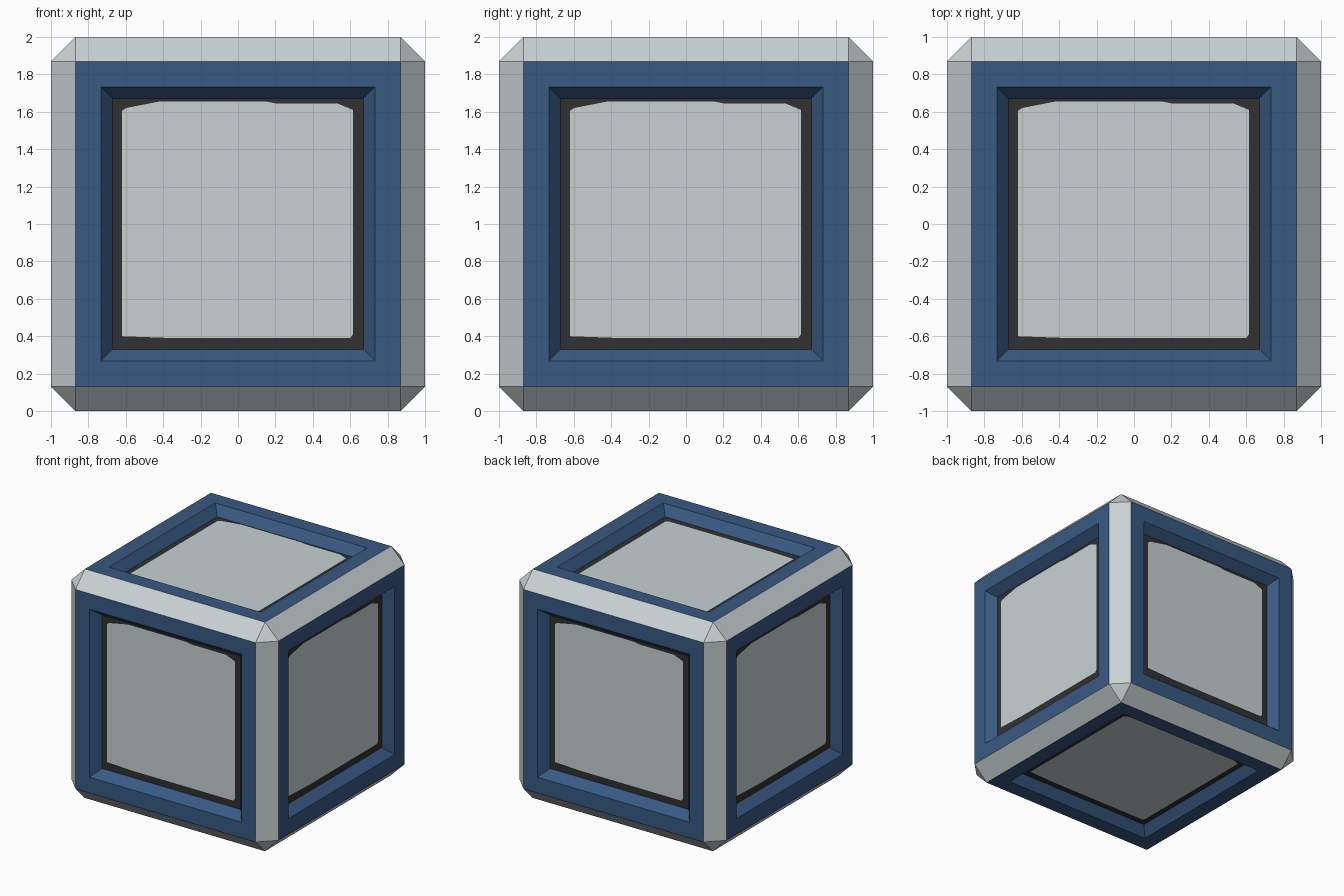
import bpy, bmesh, math
from mathutils import Matrix, Vector

if "Cube" in bpy.data.objects:
    bpy.data.objects.remove(bpy.data.objects["Cube"])

F, IN, FLOOR, DEPTH = 0.87, 0.733, 0.67, 0.08   # face, recess rim, recess floor, depth


def material(name, rgb):
    m = bpy.data.materials.new(name)
    m.diffuse_color = (*rgb, 1)
    m.use_nodes = True
    m.node_tree.nodes["Principled BSDF"].inputs["Base Color"].default_value = m.diffuse_color
    return m


grey = material("pale grey", (0.58, 0.64, 0.65))
blue = material("steel blue", (0.040, 0.100, 0.225))
dark = material("charcoal", (0.031, 0.031, 0.031))


def add_object(name, bm, mats, matrix=Matrix()):
    me = bpy.data.meshes.new(name)
    bm.transform(Matrix.Translation((0, 0, 1)) @ matrix)
    bm.to_mesh(me)
    bm.free()
    for m in mats:
        me.materials.append(m)
    bpy.context.collection.objects.link(bpy.data.objects.new(name, me))


# Chamfered edge trim: hull of the three rectangles at each corner, minus the six square sides
bm = bmesh.new()
for sx in (-1, 1):
    for sy in (-1, 1):
        for sz in (-1, 1):
            for p in ((1, F, F), (F, 1, F), (F, F, 1)):
                bm.verts.new((p[0] * sx, p[1] * sy, p[2] * sz))
bmesh.ops.convex_hull(bm, input=bm.verts)
bm.normal_update()
sides = [f for f in bm.faces if max(abs(c) for c in f.normal) > 0.99]
bmesh.ops.delete(bm, geom=sides, context='FACES')
bmesh.ops.dissolve_limit(bm, angle_limit=0.01, verts=bm.verts, edges=bm.edges)
bmesh.ops.recalc_face_normals(bm, faces=bm.faces)
for f in bm.faces:
    if f.normal.dot(f.calc_center_median()) < 0:
        f.normal_flip()
add_object("edge_trim", bm, [grey])

# Slightly uneven outline of the pale panel, in face coordinates
OUTLINE = [(-.62, -.60), (-.35, -.61), (.60, -.61), (.615, -.59), (.615, .61),
           (.53, .645), (.20, .645), (.15, .655), (-.42, .655), (-.60, .62), (-.62, .605)]


def side(name, matrix):
    # Blue frame with sloped recess and dark floor (built facing +z, up = +y)
    bm = bmesh.new()
    rings = []
    for r, z in ((F, 1), (IN, 1), (FLOOR, 1 - DEPTH)):
        rings.append([bm.verts.new((x * r, y * r, z))
                      for x, y in ((-1, -1), (1, -1), (1, 1), (-1, 1))])
    for a, b in zip(rings, rings[1:]):
        for i in range(4):
            j = (i + 1) % 4
            bm.faces.new((a[i], a[j], b[j], b[i]))
    bm.faces.new(rings[-1]).material_index = 1
    add_object(name + "_frame", bm, [blue, dark], matrix)
    # Pale panel plate
    bm = bmesh.new()
    bm.faces.new([bm.verts.new((x, y, 1 - DEPTH + 0.003)) for x, y in OUTLINE])
    add_object(name + "_panel", bm, [grey], matrix)


# Six sides
tilt = Matrix.Rotation(math.pi / 2, 4, 'X')
side("top", Matrix())
side("bottom", Matrix.Rotation(math.pi, 4, 'Y'))
for k, name in enumerate(("front", "right", "back", "left")):
    side(name, Matrix.Rotation(k * math.pi / 2, 4, 'Z') @ tilt)
